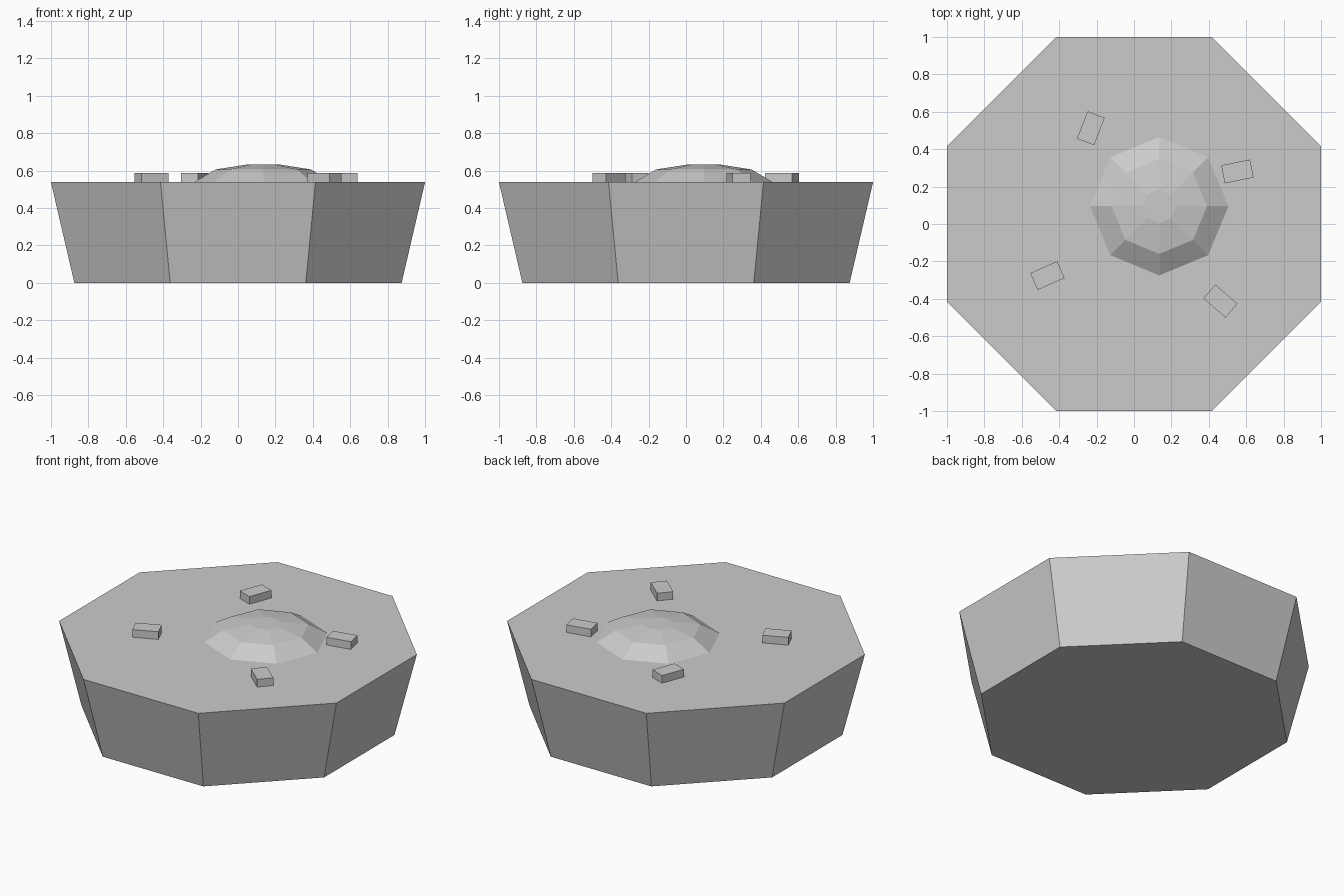
import bpy, bmesh
from math import cos, sin, pi, radians

cube = bpy.data.objects.get("Cube")
if cube:
    bpy.data.objects.remove(cube, do_unlink=True)

# One plain grey for everything
grey = bpy.data.materials.new("plain_grey")
grey.use_nodes = True
colour = (0.6, 0.6, 0.6, 1)
grey.diffuse_color = colour
grey.node_tree.nodes["Principled BSDF"].inputs["Base Color"].default_value = colour


def finish(name, bm, location, angle=0):
    bmesh.ops.recalc_face_normals(bm, faces=bm.faces[:])
    mesh = bpy.data.meshes.new(name)
    bm.to_mesh(mesh)
    bm.free()
    mesh.materials.append(grey)
    obj = bpy.data.objects.new(name, mesh)
    obj.location = location
    obj.rotation_euler.z = angle
    bpy.context.collection.objects.link(obj)
    return obj


def octagon_stack(name, profile, location, turn=0):
    """Stack eight-sided rings given as (radius, height) and cap both ends."""
    bm = bmesh.new()
    rings = []
    for radius, z in profile:
        angles = [turn + i * pi / 4 for i in range(8)]
        rings.append([bm.verts.new((radius * cos(a), radius * sin(a), z)) for a in angles])
    for low, high in zip(rings, rings[1:]):
        for i in range(8):
            j = (i + 1) % 8
            bm.faces.new((low[i], low[j], high[j], high[i]))
    bm.faces.new(rings[0][::-1])
    bm.faces.new(rings[-1])
    return finish(name, bm, location)


def block(name, x, y, degrees):
    bm = bmesh.new()
    bmesh.ops.create_cube(bm, size=1)
    bmesh.ops.scale(bm, vec=(0.157, 0.098, 0.05), verts=bm.verts[:])
    return finish(name, bm, (x, y, TOP + 0.025), radians(degrees))


TOP = 0.538
flat = 1 / cos(pi / 8)  # flat-to-flat radius to corner radius

# Tapered base with its flat sides facing the axes
octagon_stack("tapered_base", [(0.875 * flat, 0), (flat, TOP)], (0, 0, 0), pi / 8)

# Low faceted mound, off centre
octagon_stack("mound", [(0.37, 0), (0.255, 0.068), (0.09, 0.094)], (0.135, 0.095, TOP))

# Small blocks scattered round the mound
block("back_right_block", -0.231, 0.512, 69)
block("back_left_block", 0.553, 0.281, 11.5)
block("front_right_block", -0.463, -0.276, 23.5)
block("front_left_block", 0.462, -0.412, -41)
